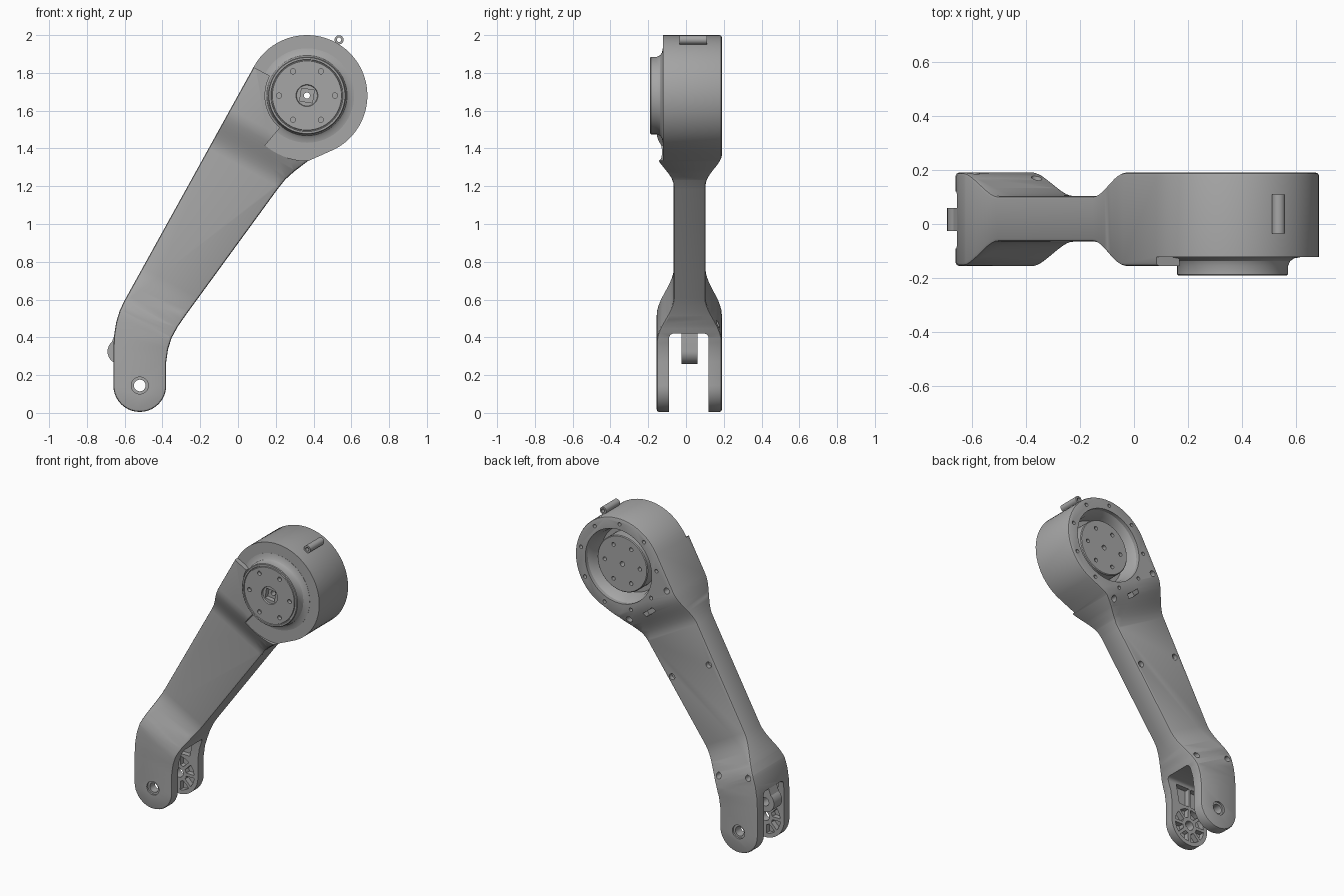
import bpy, bmesh
from math import sin, cos, pi, radians
from mathutils import Vector

if "Cube" in bpy.data.objects:
    bpy.data.objects.remove(bpy.data.objects["Cube"])

grey = bpy.data.materials.new("matte_grey")
grey.use_nodes = True
grey.diffuse_color = (0.38, 0.38, 0.38, 1)
grey.node_tree.nodes["Principled BSDF"].inputs["Base Color"].default_value = (0.38, 0.38, 0.38, 1)

HEAD = (0.365, 1.68)                 # joint centres in (x, z)
PIN = (-0.52, 0.145)
AXIS = Vector((0.484, 0, 0.875))     # direction of the limb


def arc(c, r, a0, a1, n):
    """Points on an arc in the xz plane, angles in degrees."""
    out = []
    for i in range(n + 1):
        a = radians(a0 + (a1 - a0) * i / n)
        out.append((c[0] + r * cos(a), c[1] + r * sin(a)))
    return out


def circle(c, r, n=24):
    return arc(c, r, 0, 360, n)[:-1]


def ring(c, r, count, start=0):
    return [(c[0] + r * cos(start + 2 * pi * i / count),
             c[1] + r * sin(start + 2 * pi * i / count)) for i in range(count)]


def finish(name, bm):
    bmesh.ops.recalc_face_normals(bm, faces=bm.faces)
    me = bpy.data.meshes.new(name)
    bm.to_mesh(me)
    bm.free()
    me.materials.append(grey)
    ob = bpy.data.objects.new(name, me)
    bpy.context.collection.objects.link(ob)
    return ob


def prism_mesh(loops, y0, y1):
    bm = bmesh.new()
    for loop in loops:
        face = bm.faces.new([bm.verts.new((x, y0, z)) for x, z in loop])
        ext = bmesh.ops.extrude_face_region(bm, geom=[face], use_keep_orig=True)
        verts = [g for g in ext["geom"] if isinstance(g, bmesh.types.BMVert)]
        bmesh.ops.translate(bm, verts=verts, vec=(0, y1 - y0, 0))
    bmesh.ops.recalc_face_normals(bm, faces=bm.faces)
    return bm


def prism(name, loops, y0, y1):
    return finish(name, prism_mesh(loops, y0, y1))


def lathe(name, profile):
    """Spin (radius, y) points about the head axis."""
    bm = bmesh.new()
    vs = [bm.verts.new((HEAD[0] + r, y, HEAD[1])) for r, y in profile]
    es = [bm.edges.new(p) for p in zip(vs, vs[1:])]
    bmesh.ops.spin(bm, geom=vs + es, cent=(HEAD[0], 0, HEAD[1]), axis=(0, 1, 0),
                   angle=2 * pi, steps=64, use_merge=True)
    bmesh.ops.remove_doubles(bm, verts=bm.verts, dist=1e-5)
    return finish(name, bm)


def cut(target, cutter):
    mod = target.modifiers.new("cut", "BOOLEAN")
    mod.operation, mod.solver, mod.object = "DIFFERENCE", "EXACT", cutter
    bpy.context.view_layer.objects.active = target
    bpy.ops.object.modifier_apply(modifier=mod.name)
    bpy.data.objects.remove(cutter)


def cut_prism(target, loops, y0, y1):
    cut(target, prism("cutter", loops, y0, y1))


# Limb outline: fork end, inner edge, round head, outer edge
outline = arc(PIN, 0.14, 180, 360, 20)
outline += [(-0.38, 0.27), (-0.37, 0.34), (-0.35, 0.4), (-0.32, 0.455), (-0.275, 0.52),
            (0.21, 1.185), (0.25, 1.235), (0.3, 1.28), (0.37, 1.333), (0.45, 1.368)]
outline += arc(HEAD, 0.32, -62, 151, 40)
outline += [(-0.598, 0.6), (-0.625, 0.545), (-0.645, 0.48), (-0.656, 0.41), (-0.66, 0.34)]

bm = prism_mesh([outline], -0.5, 0.5)
rim = [e for e in bm.edges if any(abs(f.normal.y) > 0.9 for f in e.link_faces)]
bmesh.ops.bevel(bm, geom=rim, offset=0.012, offset_type='OFFSET', segments=2,
                profile=0.5, affect='EDGES')
bmesh.ops.triangulate(bm, faces=[f for f in bm.faces if len(f.verts) > 4])

# Slim waist: slice along the limb, then move front and back skins
LOW, HIGH, STEPS = (0.15, 0.43), (1.15, 1.39), 10
for a, b in (LOW, HIGH):
    for i in range(STEPS + 1):
        bmesh.ops.bisect_plane(bm, geom=bm.verts[:] + bm.edges[:] + bm.faces[:],
                               plane_co=AXIS * (a + (b - a) * i / STEPS), plane_no=AXIS)


def smooth(s, a, b):
    t = min(max((s - a) / (b - a), 0), 1)
    return t * t * (3 - 2 * t)


for v in bm.verts:
    s = v.co.x * AXIS.x + v.co.z * AXIS.z
    slim = smooth(s, *LOW) - smooth(s, *HIGH)
    if v.co.y < 0:
        v.co.y += 0.5 - 0.155 + 0.09 * slim
    else:
        v.co.y += -0.5 + 0.19 - 0.087 * slim
body = finish("limb_body", bm)

# Fork gap with rounded roof corners
bm = bmesh.new()
bmesh.ops.create_cube(bm, size=1)
for v in bm.verts:
    v.co = (-0.5 + 0.6 * v.co.x, 0.015 + 0.21 * v.co.y, 0.16 + 0.52 * v.co.z)
top = [e for e in bm.edges if all(v.co.z > 0.4 for v in e.verts)
       and abs(e.verts[0].co.y - e.verts[1].co.y) < 0.01]
bmesh.ops.bevel(bm, geom=top, offset=0.025, segments=4, profile=0.5, affect='EDGES')
cut(body, finish("cutter", bm))

# Spoked pockets on both inner fork faces
pockets = []
for i in range(8):
    a = 45 * i
    pockets.append(arc(PIN, 0.112, a + 5, a + 40, 6) + arc(PIN, 0.055, a + 34, a + 11, 4))
pockets.append([(-0.6, 0.275), (-0.53, 0.275), (-0.53, 0.4), (-0.62, 0.4)])
pockets.append([(-0.515, 0.275), (-0.44, 0.275), (-0.415, 0.4), (-0.515, 0.4)])
cut_prism(body, pockets, -0.125, 0.155)

# Pin holes with counterbores
cut_prism(body, [circle(PIN, 0.031)], -0.3, 0.3)
cut_prism(body, [circle(PIN, 0.045)], -0.3, -0.143)
cut_prism(body, [circle(PIN, 0.045)], 0.178, 0.3)

# Clearance around the front hub, leaving a raised shoulder
cut_prism(body, [arc(HEAD, 0.345, 230, 512, 60) + arc(HEAD, 0.222, 152, 230, 20)], -0.3, -0.122)

# Rear motor recess, rim holes, screw holes and cable slot
cut(body, lathe("cutter", [(0, 0.06), (0.215, 0.06), (0.225, 0.13), (0.245, 0.165),
                           (0.245, 0.25), (0, 0.25)]))
cut_prism(body, [circle(p, 0.012, 12) for p in ring(HEAD, 0.282, 9, 0.2)], 0.15, 0.3)
screws = [(0.3, 1.335), (0.01, 1.61), (0.03, 1.0), (-0.24, 1.15), (-0.36, 0.47), (-0.59, 0.52)]
cut_prism(body, [circle(p, 0.02, 16) for p in screws], 0.075, 0.3)
slot = arc(HEAD, 0.35, 222, 238, 6) + arc(HEAD, 0.322, 238, 222, 6)
cut_prism(body, [slot], 0.13, 0.3)
cut_prism(body, [circle(HEAD, 0.016)], -0.3, 0.3)

# Front hub with flared base, grooved face and socket
hub = lathe("front_hub", [(0, -0.1), (0.25, -0.1), (0.25, -0.123), (0.228, -0.127), (0.213, -0.137),
                          (0.205, -0.155), (0.205, -0.186), (0.201, -0.19), (0.191, -0.19),
                          (0.189, -0.184), (0.185, -0.184), (0.183, -0.19), (0.058, -0.19),
                          (0.055, -0.18), (0, -0.18)])
cut_prism(hub, [circle(p, 0.014, 16) for p in ring(HEAD, 0.148, 6)], -0.3, -0.165)
cut_prism(hub, [ring(HEAD, 0.048, 4, pi / 4 - 0.15)], -0.3, -0.15)
cut_prism(hub, [circle(HEAD, 0.016)], -0.3, 0.3)

# Rear motor face
motor = lathe("rear_motor_face", [(0, 0.05), (0.185, 0.05), (0.185, 0.145), (0.18, 0.15), (0, 0.15)])
cut_prism(motor, [circle(p, 0.013, 16) for p in ring(HEAD, 0.13, 6)], 0.12, 0.3)
cut_prism(motor, [circle(HEAD, 0.016)], -0.3, 0.3)

# Cable lug inside the fork
LUG = (-0.625, 0.325)
lug = prism("fork_lug", [arc(LUG, 0.066, 130, 360, 28) + [(-0.559, 0.45), (-0.64, 0.45)]],
            -0.025, 0.06)
cut_prism(lug, [circle(LUG, 0.028)], -0.2, 0.2)

# Small hinge eyelet on top of the head
EYE = (0.535, 1.975)
eyelet = prism("head_eyelet", [circle(EYE, 0.024)], -0.035, 0.11)
cut_prism(eyelet, [circle(EYE, 0.012, 16)], -0.2, 0.2)

# Smooth shading with crisp edges
bpy.ops.object.select_all(action='DESELECT')
for ob in (body, hub, motor, lug, eyelet):
    ob.select_set(True)
bpy.context.view_layer.objects.active = body
bpy.ops.object.shade_smooth_by_angle(angle=radians(25))
